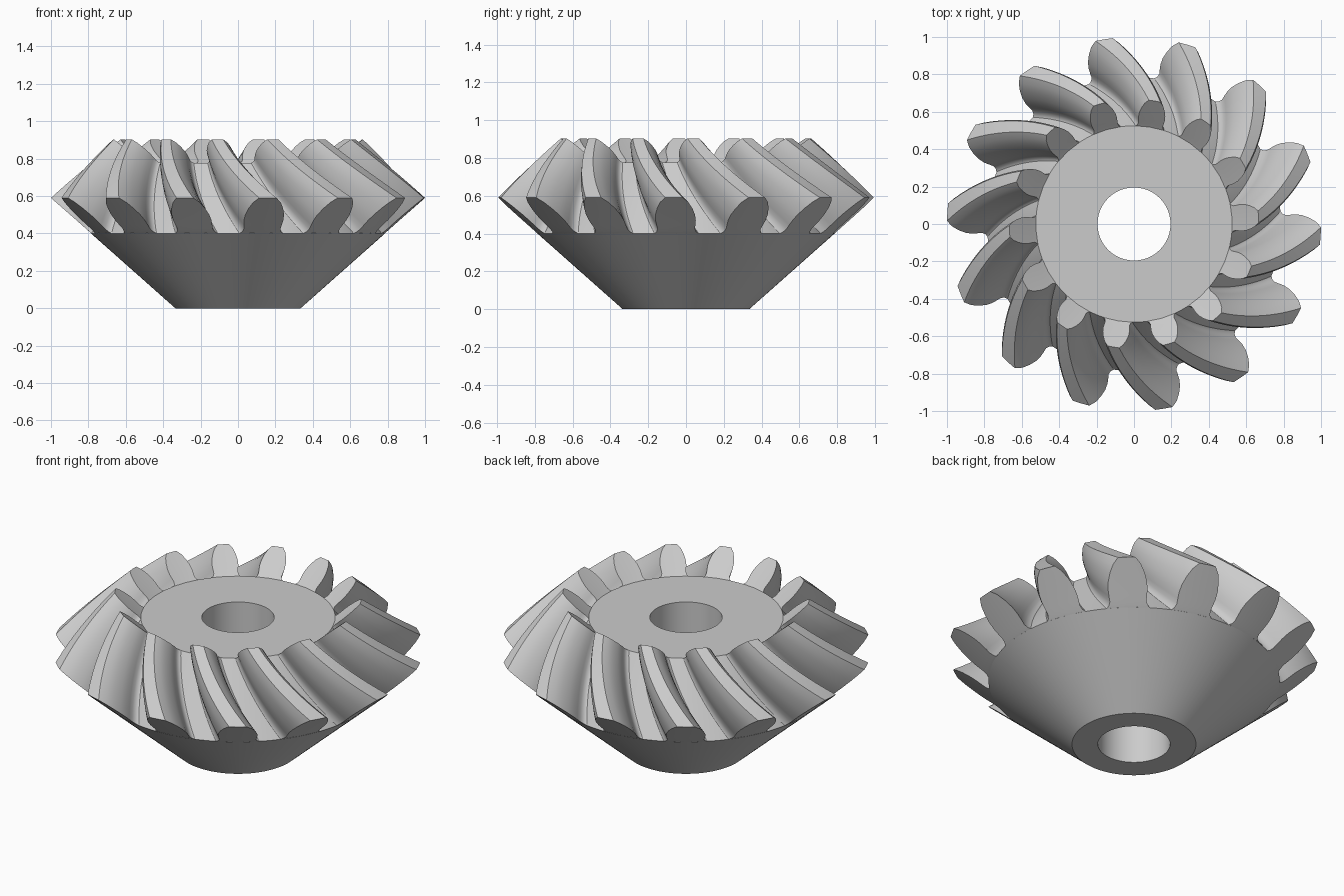
import bpy, bmesh
from math import sin, cos, radians, pi

TEETH = 14
APEX = 1.53            # height where root and crest cones meet
INNER = 0.667          # inner end size relative to outer end
FIRST, TWIST = radians(-3.66), radians(-18.7)
STEPS = 16

cube = bpy.data.objects.get("Cube")
if cube:
    bpy.data.objects.remove(cube, do_unlink=True)

steel = bpy.data.materials.new("grey steel")
steel.use_nodes = True
steel.diffuse_color = (0.6, 0.6, 0.6, 1)
steel.node_tree.nodes["Principled BSDF"].inputs["Base Color"].default_value = (0.6, 0.6, 0.6, 1)


def finish(bm, name):
    bmesh.ops.recalc_face_normals(bm, faces=bm.faces)
    mesh = bpy.data.meshes.new(name)
    bm.to_mesh(mesh)
    bm.free()
    mesh.materials.append(steel)
    obj = bpy.data.objects.new(name, mesh)
    bpy.context.collection.objects.link(obj)
    bpy.ops.object.select_all(action='DESELECT')
    obj.select_set(True)
    bpy.context.view_layer.objects.active = obj
    bpy.ops.object.shade_smooth_by_angle(angle=radians(30))
    return obj


def polar(bm, r, a, z):
    return bm.verts.new((r * cos(a), r * sin(a), z))


def bridge(bm, a, b, closed=False):
    for i in range(len(a) if closed else len(a) - 1):
        j = (i + 1) % len(a)
        bm.faces.new((a[i], a[j], b[j], b[i]))


# Gear body: back cone, root cone, flat top and bore, revolved
bm = bmesh.new()
seg = TEETH * 8
profile = [(0.195, 0), (0.335, 0), (0.786, 0.40), (0.525, 0.777), (0.195, 0.777)]
rings = [[polar(bm, r, 2 * pi * i / seg, z) for i in range(seg)] for r, z in profile]
for k in range(len(rings)):
    bridge(bm, rings[k], rings[(k + 1) % len(rings)], True)
finish(bm, "gear_body")

# Tooth outline: (height fraction, half width) from root fillet to crest
outline = [(-0.01, 0.125), (0, 0.118), (0.05, 0.105), (0.13, 0.099), (0.24, 0.103),
           (0.37, 0.107), (0.53, 0.105), (0.71, 0.093), (0.87, 0.075), (1, 0.047)]


def tooth_point(bm, t, width, s, turn):
    """Point on a tooth section scaled by s towards the apex."""
    r = 0.786 + 0.214 * t
    z = 0.40 + 0.19 * t
    a = turn + TWIST * (1 - s) / (1 - INNER) + width / r
    return polar(bm, r * s, a, APEX - (APEX - z) * s)


def add_tooth(bm, turn):
    section = ([(t, -w) for t, w in outline] + [(1, 0)]
               + [(t, w) for t, w in reversed(outline)])
    scales = [1 - (1 - INNER) * k / STEPS for k in range(STEPS + 1)]
    loops = [[tooth_point(bm, t, w, s, turn) for t, w in section] for s in scales]
    for a, b in zip(loops, loops[1:]):
        bridge(bm, a, b)
    # End caps follow the cones through a centre column
    n = len(outline)
    for loop, s in ((loops[0], 1), (loops[-1], INNER)):
        centre = [tooth_point(bm, t, 0, s, turn) for t, w in outline[:-1]] + [loop[n]]
        bridge(bm, loop[:n], centre)
        bridge(bm, centre, loop[:n:-1])


# Spiral teeth
bm = bmesh.new()
for i in range(TEETH):
    add_tooth(bm, FIRST + 2 * pi * i / TEETH)
finish(bm, "spiral_teeth")
